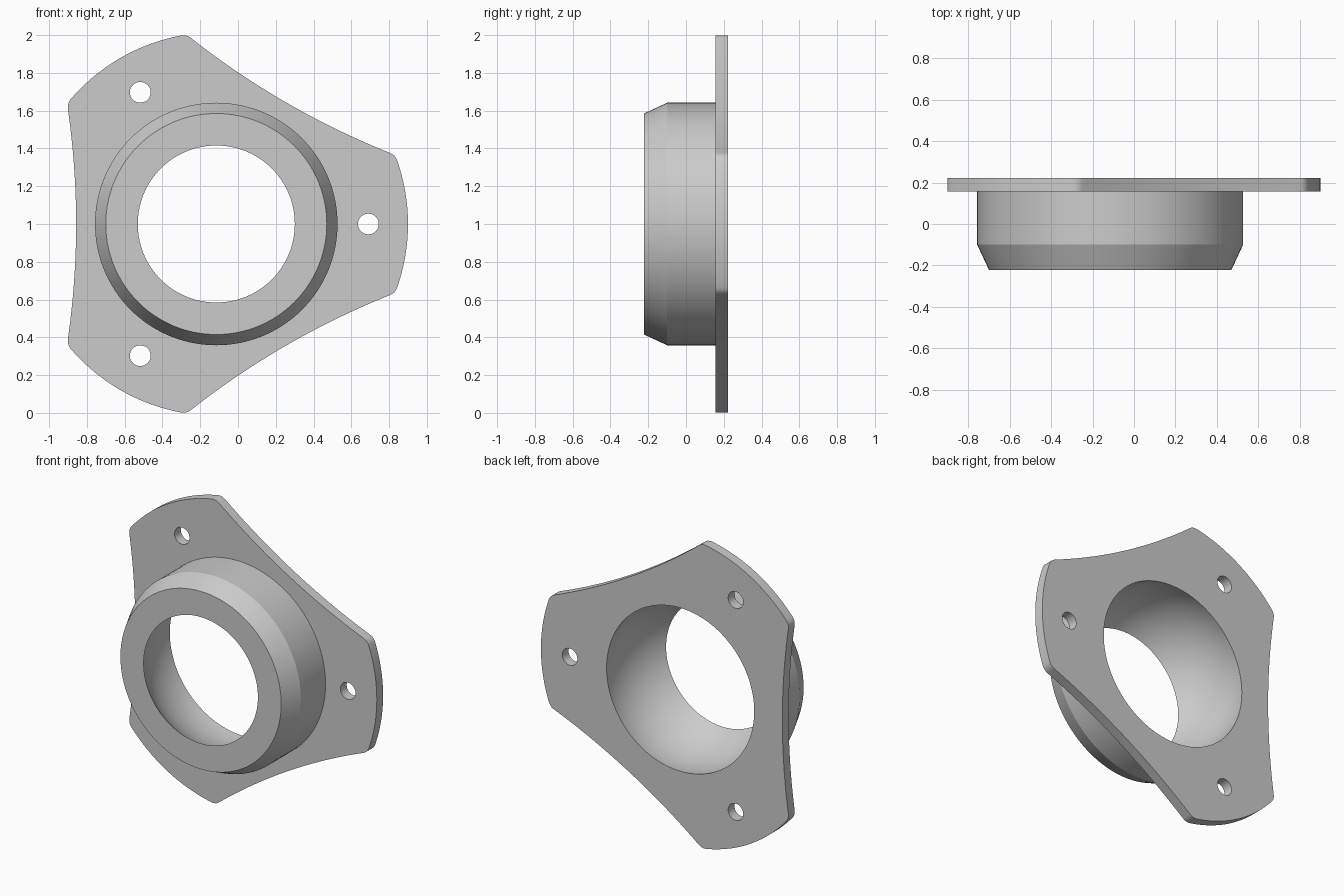
import bpy, bmesh
from math import sin, cos, pi, radians, sqrt
from mathutils import Vector

cube = bpy.data.objects.get("Cube")
if cube:
    bpy.data.objects.remove(cube, do_unlink=True)

# Main dimensions
AXIS_X, AXIS_Z = -0.115, 1.0
FRONT, BACK, FLANGE_FRONT = -0.2225, 0.2225, 0.157
LOBE_R, LOBE_HALF = 1.015, radians(21.1)
SIDE_MID, FILLET = 0.742, 0.03
BODY_R, NOSE_R, CHAMFER_Y = 0.642, 0.585, -0.10
SEAT_R, SEAT_Y = 0.545, 0.13
BOLT_CIRCLE, BOLT_R = 0.805, 0.055

bm = bmesh.new()


def polar(r, a):
    return Vector((r * cos(a), r * sin(a)))


def circle(r, n=128, centre=Vector((0, 0))):
    return [centre + polar(r, 2 * pi * i / n) for i in range(n)]


def ring(points, y):
    return [bm.verts.new((AXIS_X + p.x, y, AXIS_Z + p.y)) for p in points]


def wall(a, b):
    for i in range(len(a)):
        j = (i + 1) % len(a)
        bm.faces.new((a[i], a[j], b[j], b[i]))


def cap(loops):
    edges = []
    for loop in loops:
        for i, v in enumerate(loop):
            pair = (v, loop[(i + 1) % len(loop)])
            edges.append(bm.edges.get(pair) or bm.edges.new(pair))
    bmesh.ops.triangle_fill(bm, edges=edges, use_beauty=True, normal=(0, -1, 0))


def fillet(a, corner, b, n=6):
    return [a.lerp(corner, i / n).lerp(corner.lerp(b, i / n), i / n)
            for i in range(1, n)]


def flange_outline(n=28):
    """Three convex lobes joined by shallow concave sides with rounded corners."""
    pts = []
    half = pi / 3 - LOBE_HALF
    h_max, d_max = LOBE_R * sin(half), LOBE_R * cos(half)
    trim = LOBE_HALF - FILLET / LOBE_R
    for k in range(3):
        lobe = 2 * pi * k / 3
        axis = lobe + pi / 3
        out, along = polar(1, axis), polar(1, axis + pi / 2)
        arc = [polar(LOBE_R, lobe + trim * (2 * i / n - 1)) for i in range(n + 1)]
        side = []
        for i in range(n + 1):
            h = (h_max - FILLET) * (2 * i / n - 1)
            d = SIDE_MID + (d_max - SIDE_MID) * (h / h_max) ** 2
            side.append(out * d + along * h)
        next_arc = polar(LOBE_R, lobe + 2 * pi / 3 - trim)
        pts += arc + fillet(arc[-1], polar(LOBE_R, lobe + LOBE_HALF), side[0])
        pts += side + fillet(side[-1], polar(LOBE_R, axis + half), next_arc)
    return pts


# Flange rim and bolt holes
edges_2d = [flange_outline()]
edges_2d += [circle(BOLT_R, 32, polar(BOLT_CIRCLE, 2 * pi * k / 3)) for k in range(3)]
front_loops = [ring(p, FLANGE_FRONT) for p in edges_2d]
back_loops = [ring(p, BACK) for p in edges_2d]
for a, b in zip(front_loops, back_loops):
    wall(a, b)

# Revolved housing: outer wall, chamfered nose, then the spherical seat
profile = [(BODY_R, FLANGE_FRONT), (BODY_R, CHAMFER_Y), (NOSE_R, FRONT)]
STEPS = 18
for i in range(STEPS + 1):
    y = FRONT + (BACK - FRONT) * i / STEPS
    profile.append((sqrt(SEAT_R ** 2 - (y - SEAT_Y) ** 2), y))
rings = [ring(circle(r), y) for r, y in profile]
for a, b in zip(rings, rings[1:]):
    wall(a, b)

# Flat flange faces around the housing
cap(front_loops + [rings[0]])
cap(back_loops + [rings[-1]])
bmesh.ops.recalc_face_normals(bm, faces=bm.faces)

mesh = bpy.data.meshes.new("flanged_bearing_housing")
bm.to_mesh(mesh)
bm.free()
housing = bpy.data.objects.new("flanged_bearing_housing", mesh)
bpy.context.collection.objects.link(housing)

# Plain grey metal
grey = bpy.data.materials.new("plain_grey")
grey.use_nodes = True
colour = (0.6, 0.6, 0.6, 1)
grey.diffuse_color = colour
grey.node_tree.nodes["Principled BSDF"].inputs["Base Color"].default_value = colour
mesh.materials.append(grey)

bpy.ops.object.select_all(action="DESELECT")
housing.select_set(True)
bpy.context.view_layer.objects.active = housing
bpy.ops.object.shade_smooth_by_angle(angle=radians(20))
